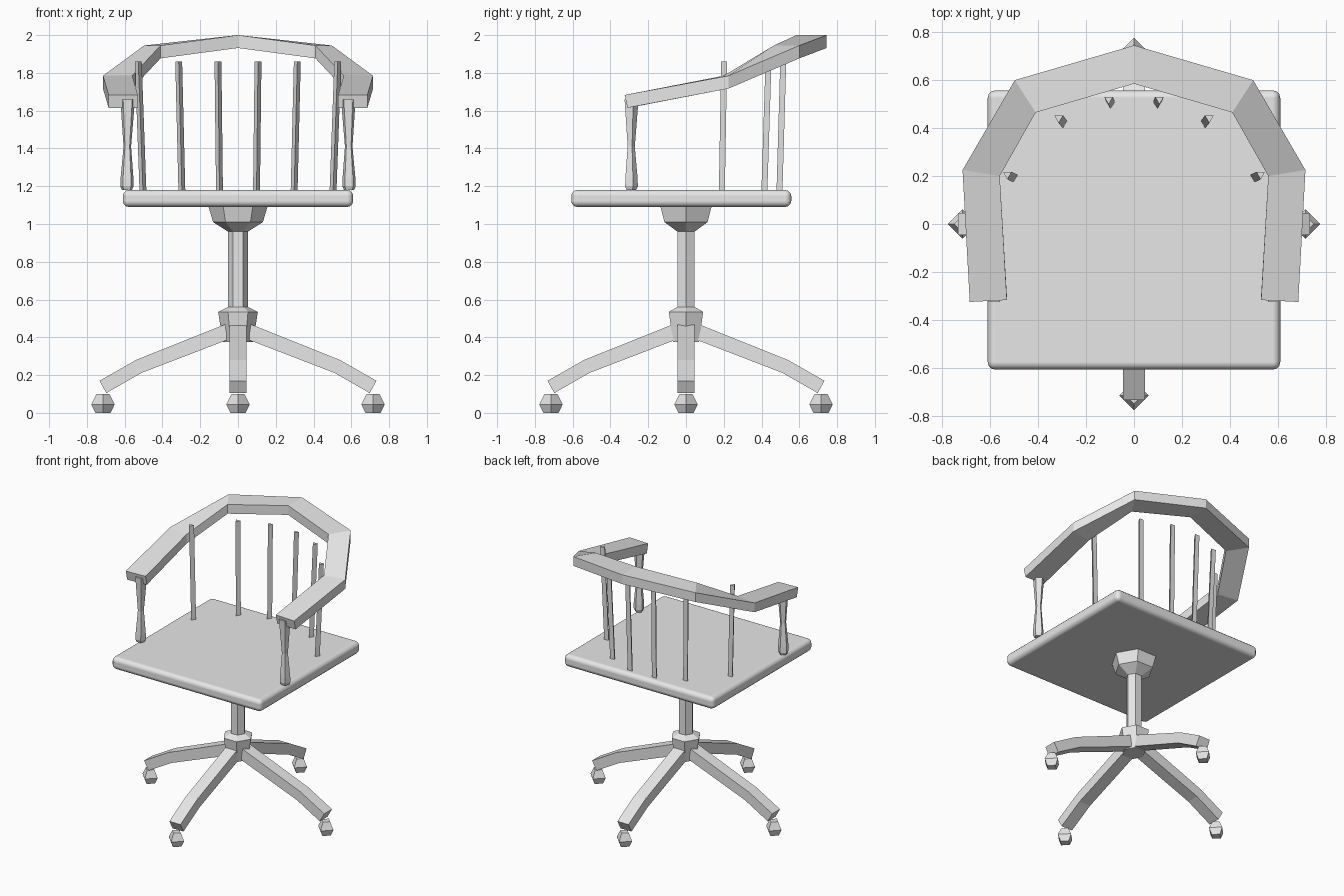
import bpy
import bmesh
from math import cos, sin, pi
from mathutils import Matrix, Vector

default_cube = bpy.data.objects.get("Cube")
if default_cube:
    bpy.data.objects.remove(default_cube, do_unlink=True)

GREY = (0.8, 0.8, 0.8, 1)
mat = bpy.data.materials.new("plain grey")
mat.use_nodes = True
mat.diffuse_color = GREY
mat.node_tree.nodes["Principled BSDF"].inputs["Base Color"].default_value = GREY


def finish(name, bm):
    bmesh.ops.recalc_face_normals(bm, faces=bm.faces)
    mesh = bpy.data.meshes.new(name)
    bm.to_mesh(mesh)
    bm.free()
    mesh.materials.append(mat)
    obj = bpy.data.objects.new(name, mesh)
    bpy.context.collection.objects.link(obj)
    return obj


def loft(name, sections):
    """Skin a row of equal-sized point loops and cap both ends."""
    bm = bmesh.new()
    loops = [[bm.verts.new(p) for p in s] for s in sections]
    n = len(loops[0])
    for a, b in zip(loops, loops[1:]):
        for i in range(n):
            j = (i + 1) % n
            bm.faces.new((a[i], a[j], b[j], b[i]))
    bm.faces.new(loops[0])
    bm.faces.new(loops[-1])
    return finish(name, bm)


def turned(name, rings, sides, base=(0, 0), top=None, phase=0.0):
    """Turned part from (height, radius) rings, leaning from base to top."""
    top = top or base
    z0, z1 = rings[0][0], rings[-1][0]
    sections = []
    for z, r in rings:
        c = Vector(base).lerp(Vector(top), (z - z0) / (z1 - z0))
        angles = [phase + 2 * pi * i / sides for i in range(sides)]
        sections.append([(c.x + r * cos(a), c.y + r * sin(a), z) for a in angles])
    return loft(name, sections)


# Seat: a slab with softly rounded edges
bm = bmesh.new()
bmesh.ops.create_cube(bm, size=1, matrix=Matrix.Translation((0, -0.025, 1.135))
                      @ Matrix.Diagonal((1.22, 1.165, 0.09, 1)))
for f in bm.faces:
    f.smooth = True
seat = finish("seat", bm)
bevel = seat.modifiers.new("rounded edges", "BEVEL")
bevel.width = 0.032
bevel.segments = 3
bevel.harden_normals = True

# Hexagonal pedestal
turned("seat_mount", [(0.96, 0.053), (1.01, 0.132), (1.095, 0.157)], 6)
turned("column", [(0.5, 0.053), (0.98, 0.053)], 6)
turned("base_collar", [(0.375, 0.08), (0.535, 0.105), (0.56, 0.055)], 6)

# Four bent legs, each with a caster
LEG = [((0.06, 0.472), (0.06, 0.385)),
       ((0.54, 0.28), (0.51, 0.212)),
       ((0.733, 0.17), (0.697, 0.105))]
HALF = 0.045
for i, side in enumerate(("left", "back", "right", "front")):
    turn = Matrix.Rotation(i * pi / 2, 3, "Z")
    loft(side + "_leg", [[turn @ Vector(p) for p in (
        (tx, -HALF, tz), (tx, HALF, tz), (bx, HALF, bz), (bx, -HALF, bz))]
        for (tx, tz), (bx, bz) in LEG])
    hub = turn @ Vector((0.715, 0, 0))
    turned(side + "_caster", [(0, 0.04), (0.045, 0.062), (0.1, 0.034)], 4, hub.xy)

# Arm rail: outer xy, inner xy and top height for one half, then mirrored
RAIL = [((0.685, -0.325), (0.53, -0.317), 1.683),
        ((0.715, 0.225), (0.56, 0.2), 1.785),
        ((0.497, 0.6), (0.41, 0.465), 1.945),
        ((0, 0.745), (0, 0.585), 2.0)]
THICK = 0.068


def rail_section(outer, inner, z, s):
    shift = 0.015 if outer[1] < 0 else 0
    (ox, oy), (ix, iy) = outer, inner
    return [(s * ox, oy, z), (s * ix, iy, z),
            (s * ix, iy + shift, z - THICK), (s * ox, oy + shift, z - THICK)]


loft("arm_rail", [rail_section(*r, 1) for r in RAIL]
     + [rail_section(*r, -1) for r in reversed(RAIL[:-1])])

# Waisted arm posts and slim three-sided spindles on both sides
POST = [(1.18, 0.028), (1.2, 0.037), (1.24, 0.036), (1.41, 0.021),
        (1.6, 0.036), (1.66, 0.041)]
SPINDLES = [("outer", (0.503, 0.195), (0.528, 0.207)),
            ("middle", (0.297, 0.42), (0.314, 0.442)),
            ("inner", (0.098, 0.5), (0.106, 0.52))]
for side, s in (("left", 1), ("right", -1)):
    turned(side + "_arm_post", POST, 5, (s * 0.588, -0.292), (s * 0.584, -0.292), pi / 2)
    for name, (bx, by), (tx, ty) in SPINDLES:
        turned(f"{side}_{name}_spindle", [(1.17, 0.021), (1.86, 0.021)], 3,
               (s * bx, by), (s * tx, ty), -pi / 2)
